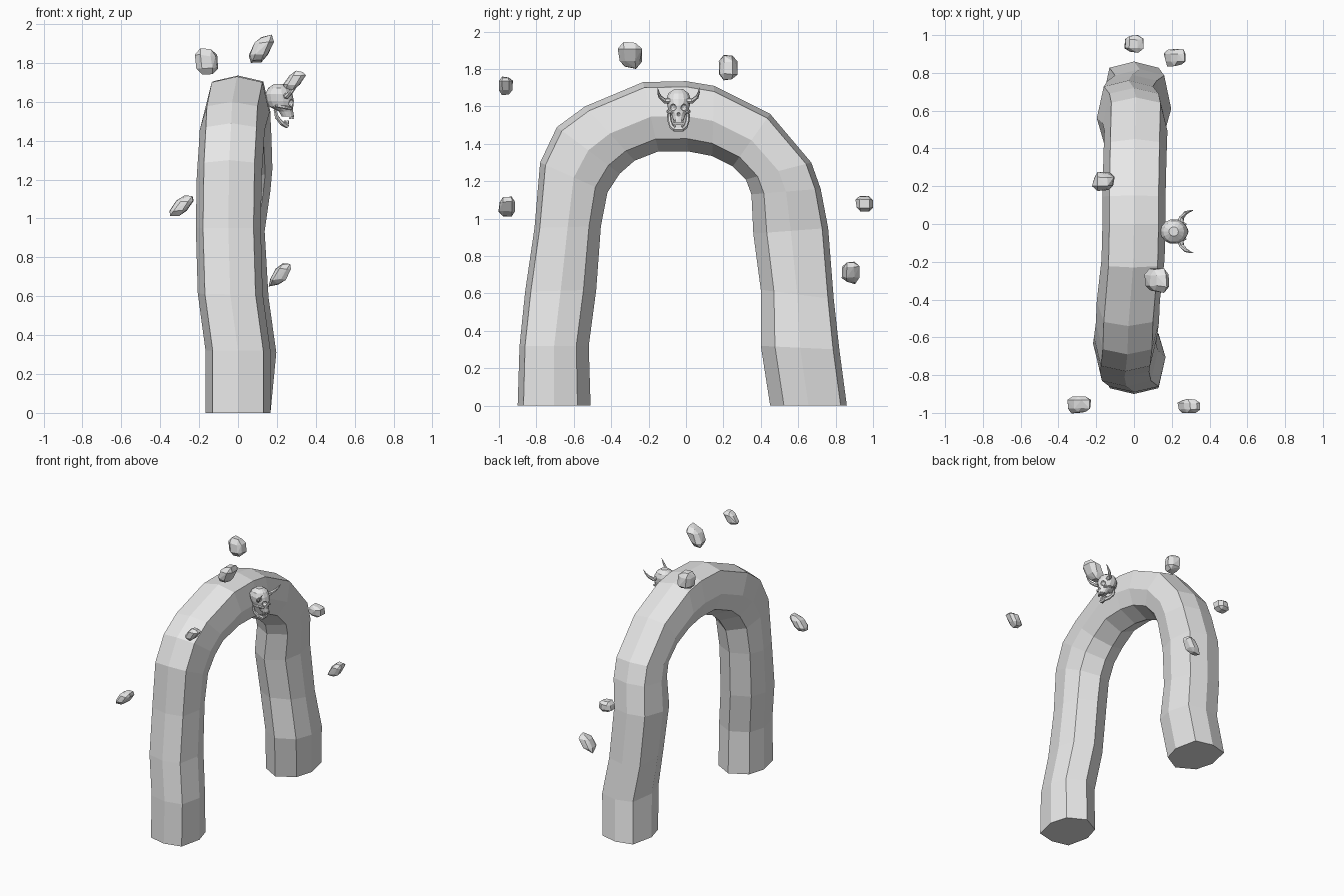
import bpy, bmesh, math, random
from mathutils import Vector

if "Cube" in bpy.data.objects:
    bpy.data.objects.remove(bpy.data.objects["Cube"])

stone = bpy.data.materials.new("stone_grey")
stone.diffuse_color = (0.8, 0.8, 0.8, 1)
stone.use_nodes = True
stone.node_tree.nodes["Principled BSDF"].inputs["Base Color"].default_value = stone.diffuse_color


def finish(name, bm):
    bmesh.ops.recalc_face_normals(bm, faces=bm.faces)
    me = bpy.data.meshes.new(name)
    bm.to_mesh(me)
    bm.free()
    me.materials.append(stone)
    ob = bpy.data.objects.new(name, me)
    bpy.context.collection.objects.link(ob)
    return ob


def loft(name, rings):
    """Skin a list of equal-length point rings and cap both ends."""
    bm = bmesh.new()
    vs = [[bm.verts.new(p) for p in r] for r in rings]
    n = len(vs[0])
    for a, b in zip(vs, vs[1:]):
        for i in range(n):
            j = (i + 1) % n
            bm.faces.new((a[i], a[j], b[j], b[i]))
    bm.faces.new(vs[0])
    bm.faces.new(vs[-1])
    return finish(name, bm)


def tube(name, path, radii, sides=6):
    pts = [Vector(p) for p in path]
    rings = []
    ref = Vector((1, 0, 0.3))
    for i, p in enumerate(pts):
        t = (pts[min(i + 1, len(pts) - 1)] - pts[max(i - 1, 0)]).normalized()
        u = t.cross(ref).normalized()
        w = t.cross(u)
        rings.append([p + radii[i] * (u * math.cos(a) + w * math.sin(a))
                      for a in (math.tau * k / sides for k in range(sides))])
    return loft(name, rings)


# Stone arch: octagonal rings given as outer y, z, inner y, z, x offset
arch = [(-.90, 0, -.51, 0, 0), (-.89, .32, -.52, .32, 0), (-.86, .61, -.48, .62, -.04),
        (-.81, .95, -.455, .96, -.05), (-.78, 1.30, -.42, 1.14, -.045),
        (-.69, 1.49, -.355, 1.24, -.035), (-.54, 1.60, -.275, 1.31, -.03),
        (-.23, 1.73, -.147, 1.36, -.005), (0, 1.735, .01, 1.36, 0),
        (.15, 1.71, .14, 1.335, 0), (.45, 1.56, .25, 1.28, .005),
        (.67, 1.30, .32, 1.21, .01), (.72, 1.16, .35, 1.13, 0),
        (.76, .95, .36, .92, -.03), (.79, .57, .40, .62, -.01),
        (.82, .30, .40, .32, .03), (.86, 0, .45, 0, 0)]
section = [(0, 1), (.13, .84), (.167, 0), (.13, -.64),
           (0, -1), (-.13, -.64), (-.167, 0), (-.13, .84)]
loft("arch", [[(xc + u, (yo + yi) / 2 + v * (yo - yi) / 2, (zo + zi) / 2 + v * (zo - zi) / 2)
               for u, v in section] for yo, zo, yi, zi, xc in arch])

# Floating rocks: centre, size, diagonal lean in x-z
rocks = [((.29, -.963, 1.71), (.12, .075, .10), .7),
         ((.12, -.30, 1.873), (.13, .13, .145), .5),
         ((-.162, .225, 1.807), (.12, .10, .135), -.1),
         ((-.29, -.958, 1.065), (.125, .09, .105), .8),
         ((0, .953, 1.08), (.10, .094, .085), 0),
         ((.215, .88, .71), (.115, .095, .12), .8)]
for k, (centre, size, lean) in enumerate(rocks):
    random.seed(k + 3)
    bm = bmesh.new()
    bmesh.ops.create_cube(bm, size=2)
    bmesh.ops.bevel(bm, geom=bm.edges[:], offset=.5, segments=1, affect='EDGES')
    for v in bm.verts:
        v.co *= random.uniform(.82, 1.1)
        v.co.x += lean * v.co.z
    hull = bmesh.ops.convex_hull(bm, input=bm.verts[:])
    junk = [g for g in hull["geom_interior"] if isinstance(g, bmesh.types.BMVert)]
    bmesh.ops.delete(bm, geom=junk, context='VERTS')
    for ax in range(3):
        lo = min(v.co[ax] for v in bm.verts)
        hi = max(v.co[ax] for v in bm.verts)
        for v in bm.verts:
            v.co[ax] = centre[ax] + ((v.co[ax] - lo) / (hi - lo) - .5) * size[ax]
    finish(f"floating_rock_{k + 1}", bm)

# Skull on the right side of the crown, facing +x: z, back x, front x, half width
CY = -.04
shape = [(1.525, .225, .288, .028), (1.55, .21, .284, .036), (1.575, .16, .284, .053),
         (1.605, .145, .287, .062), (1.64, .14, .28, .066),
         (1.67, .155, .265, .056), (1.692, .185, .235, .025)]
skull = loft("skull", [[((b + f) / 2 + (f - b) / 2 * math.cos(a), CY + w * math.sin(a), z)
                        for a in (math.tau * i / 14 for i in range(14))]
                       for z, b, f, w in shape])

# Eye and nose sockets cut into the skull
for y, z, r in ((-.03, 1.595, .019), (.03, 1.595, .019), (0, 1.558, .010)):
    bm = bmesh.new()
    bmesh.ops.create_icosphere(bm, subdivisions=2, radius=r)
    bmesh.ops.translate(bm, verts=bm.verts, vec=(.275 if y else .285, CY + y, z))
    cutter = finish("socket_cutter", bm)
    cutter.hide_render = True
    mod = skull.modifiers.new("socket", 'BOOLEAN')
    mod.operation = 'DIFFERENCE'
    mod.object = cutter
    mod.solver = 'EXACT'
    bpy.context.view_layer.objects.active = skull
    bpy.ops.object.modifier_apply(modifier=mod.name)
    bpy.data.objects.remove(cutter)

# Lower jaw
half = [(.19, .050, 1.56), (.20, .047, 1.52), (.225, .036, 1.49), (.25, .020, 1.478)]
path = [(x, CY - y, z) for x, y, z in half] + [(x, CY + y, z) for x, y, z in reversed(half)]
tube("jaw", path, [.008, .011, .012, .014, .014, .012, .011, .008])

# Horns, cheekbones
for side, s in (("left", -1), ("right", 1)):
    tube(f"horn_{side}", [(.245, CY + s * .04, 1.63), (.252, CY + s * .075, 1.63),
                          (.275, CY + s * .10, 1.652), (.295, CY + s * .108, 1.675),
                          (.313, CY + s * .112, 1.702)],
         [.017, .014, .010, .006, .001])
    tube(f"cheekbone_{side}", [(.19, CY + s * .055, 1.578), (.24, CY + s * .055, 1.572),
                               (.275, CY + s * .035, 1.565)], [.006, .010, .007])

# Teeth
bm = bmesh.new()
for i in range(-2, 3):
    for x, z in ((.283 - .004 * i * i, 1.52), (.258 - .004 * i * i, 1.495)):
        t = bmesh.ops.create_cube(bm, size=1)["verts"]
        bmesh.ops.scale(bm, verts=t, vec=(.01, .009, .018))
        bmesh.ops.translate(bm, verts=t, vec=(x, CY + i * .011, z))
finish("teeth", bm)
